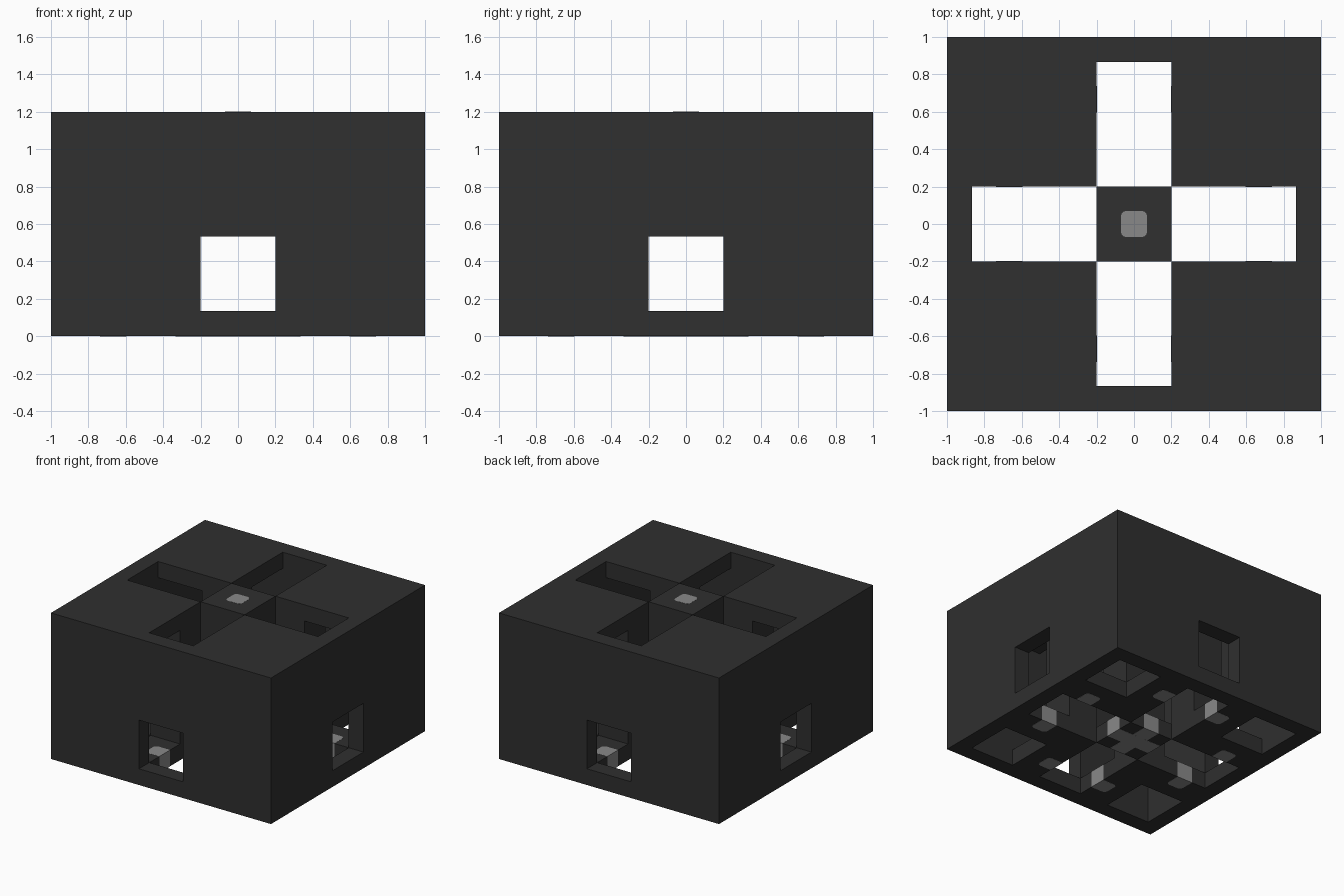
import bpy
import bmesh
import math
from mathutils import Matrix

old = bpy.data.objects.get("Cube")
if old:
    bpy.data.objects.remove(old, do_unlink=True)


def make_material(name, value):
    mat = bpy.data.materials.new(name)
    mat.use_nodes = True
    color = (value, value, value, 1)
    mat.diffuse_color = color
    mat.node_tree.nodes["Principled BSDF"].inputs["Base Color"].default_value = color
    return mat


dark = make_material("dark_casing", 0.029)
gray = make_material("gray_inlay", 0.25)

# Shared plan: outer wall, room, pier band, centre, and mirrored back
WALL, ROOM, BAND = 0.8667, 0.4667, 0.2
PLAN = [-1, -WALL, -ROOM, -BAND, BAND, ROOM, WALL, 1]
LEVELS = [0, 0.1333, 0.5333, 1.0667, 1.2]
EPS = 0.001


def finish(bm, name, mat):
    mesh = bpy.data.meshes.new(name)
    bm.to_mesh(mesh)
    bm.free()
    mesh.materials.append(mat)
    obj = bpy.data.objects.new(name, mesh)
    bpy.context.collection.objects.link(obj)
    return obj


def build_cells(name, layers, rule):
    """Merge the plan cells picked by rule(near, far, layer) into one solid."""
    filled = set()
    for k in layers:
        for i in range(7):
            for j in range(7):
                near, far = sorted((abs(i - 3), abs(j - 3)))
                if rule(near, far, k):
                    filled.add((i, j, k))
    axes = (PLAN, PLAN, LEVELS)
    bm = bmesh.new()
    for cell in filled:
        for axis in range(3):
            for side in (0, 1):
                beside = list(cell)
                beside[axis] += 2 * side - 1
                if tuple(beside) in filled:
                    continue
                u, v = (axis + 1) % 3, (axis + 2) % 3
                corners = []
                for du, dv in ((0, 0), (1, 0), (1, 1), (0, 1)):
                    index = list(cell)
                    index[axis] += side
                    index[u] += du
                    index[v] += dv
                    corners.append(bm.verts.new([axes[n][index[n]] for n in range(3)]))
                bm.faces.new(corners if side else corners[::-1])
    bmesh.ops.remove_doubles(bm, verts=bm.verts, dist=EPS / 10)
    bmesh.ops.dissolve_limit(bm, angle_limit=0.01, verts=bm.verts, edges=bm.edges)
    bmesh.ops.triangulate(bm, faces=bm.faces)
    return finish(bm, name, dark)


def in_slot(near, far):
    return near == 0 and far in (1, 2)


# Casing parts: slotted plates, windowed walls, piers and hanging core
build_cells("floor_plate", [0], lambda n, f, k: not in_slot(n, f) and (n, f) != (2, 2))
build_cells("roof_plate", [3], lambda n, f, k: not in_slot(n, f))
build_cells("outer_walls", [1, 2], lambda n, f, k: f == 3 and not (n == 0 and k == 1))
build_cells("piers", [1, 2], lambda n, f, k: (n, f) == (1, 1))
build_cells("centre_core", [2], lambda n, f, k: f == 0)


def inlay(name, x, y, z, angle=0, round_if=lambda e: False):
    """Upright gray block with chosen vertical corners rounded."""
    bm = bmesh.new()
    bmesh.ops.create_cube(bm, size=1)
    for vert in bm.verts:
        for n, span in enumerate((x, y, z)):
            vert.co[n] = span[1] if vert.co[n] > 0 else span[0]
    edges = [e for e in bm.edges
             if abs(e.verts[0].co.z - e.verts[1].co.z) > 0.05 and round_if(e)]
    if edges:
        bmesh.ops.bevel(bm, geom=edges, offset=0.03, segments=3, profile=0.5,
                        affect='EDGES')
    bmesh.ops.transform(bm, matrix=Matrix.Rotation(angle, 4, 'Z'), verts=bm.verts)
    return finish(bm, name, gray)


HALF = 0.07
slab = (-EPS, LEVELS[1] + EPS)
reach = BAND + EPS

# Cross inlay in the centre of the floor
for n, label in enumerate(("across", "along")):
    lift = n * EPS / 4
    inlay("floor_cross_" + label, (-reach, reach), (-HALF, HALF),
          (slab[0] + lift, slab[1] - lift), n * math.pi / 2)

# Paired pads on both sides of every slot
tip = BAND + 0.1333
for quarter in range(4):
    for side in (-1, 1):
        span = sorted((side * (BAND - EPS), side * tip))
        inlay("slot_pad", span, (-0.6667 - HALF, -0.6667 + HALF), slab,
              quarter * math.pi / 2,
              lambda e: abs(e.verts[0].co.x) > tip - EPS)

# Rounded plug through the core
inlay("core_plug", (-HALF, HALF), (-HALF, HALF),
      (LEVELS[2] - EPS, LEVELS[-1] + EPS), 0, lambda e: True)
